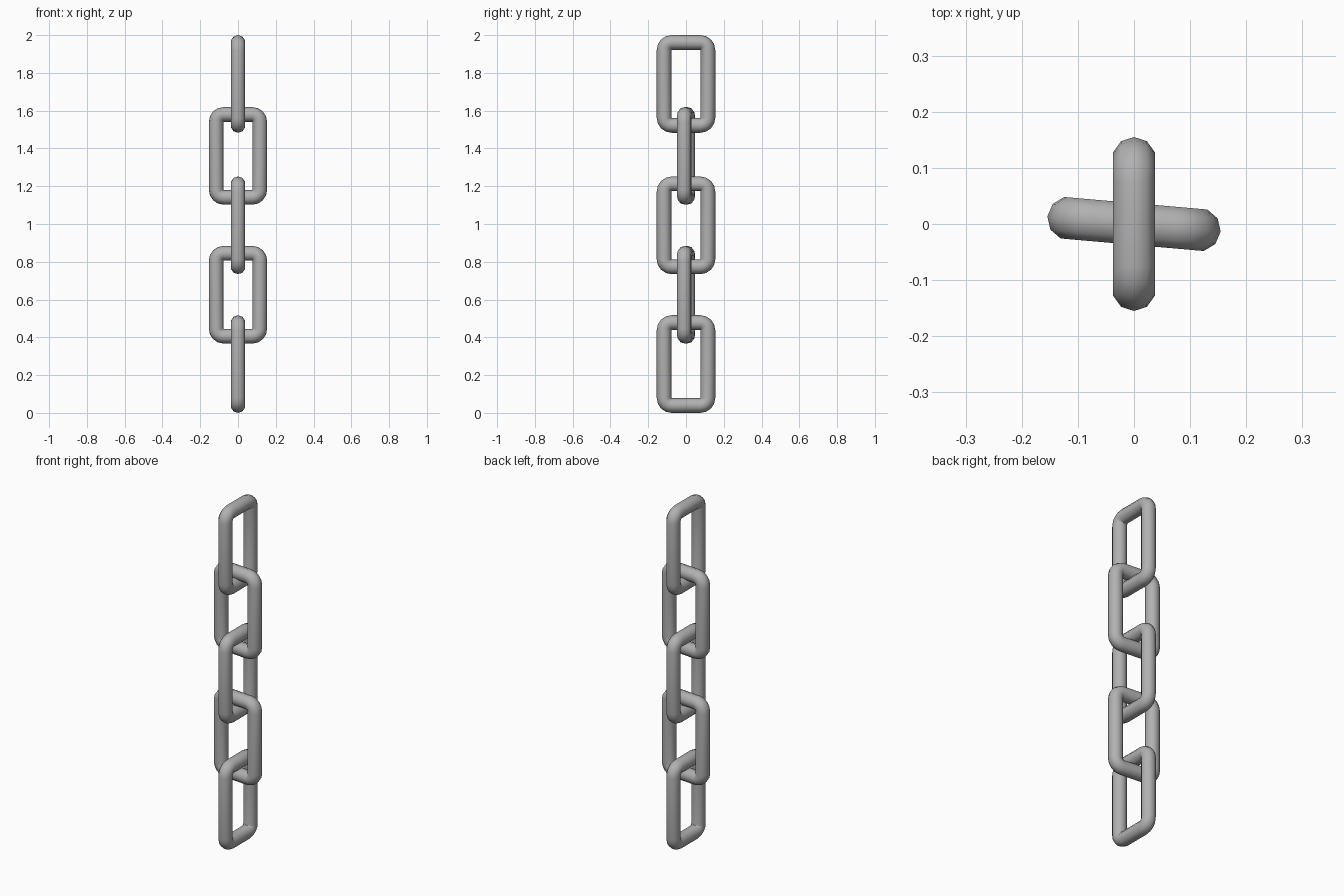
import bpy, bmesh
from math import sin, cos, pi, radians

if "Cube" in bpy.data.objects:
    bpy.data.objects.remove(bpy.data.objects["Cube"])

R = 0.039              # wire radius
SIDES = 10             # wire cross-section sides
HALF_W, HALF_H = 0.116, 0.2195   # half size of wire centreline
CORNER, STEPS = 0.04, 4          # centreline corner radius and segments
CENTRES = (0.2585, 0.6255, 0.993, 1.3605, 1.7415)  # link heights


def link_mesh():
    # rounded-rectangle path in the xz plane, swept with a round wire
    bm = bmesh.new()
    rings = []
    corners = [(1, 1), (-1, 1), (-1, -1), (1, -1)]
    for k, (sx, sz) in enumerate(corners):
        cx, cz = sx * (HALF_W - CORNER), sz * (HALF_H - CORNER)
        for s in range(STEPS + 1):
            a = (k + s / STEPS) * pi / 2
            ring = []
            for j in range(SIDES):
                t = 2 * pi * j / SIDES
                d = CORNER + R * cos(t)
                ring.append(bm.verts.new((cx + d * cos(a), R * sin(t), cz + d * sin(a))))
            rings.append(ring)
    for i, ring in enumerate(rings):
        nxt = rings[(i + 1) % len(rings)]
        for j in range(SIDES):
            n = (j + 1) % SIDES
            bm.faces.new((ring[j], ring[n], nxt[n], nxt[j])).smooth = True
    bmesh.ops.recalc_face_normals(bm, faces=bm.faces)
    me = bpy.data.meshes.new("chain_link")
    bm.to_mesh(me)
    bm.free()
    return me


# dark grey metal
metal = bpy.data.materials.new("dark_metal")
metal.diffuse_color = (0.44, 0.44, 0.44, 1)
metal.use_nodes = True
metal.node_tree.nodes["Principled BSDF"].inputs["Base Color"].default_value = metal.diffuse_color

# five interlocked links, alternating direction with a slight twist
mesh = link_mesh()
mesh.materials.append(metal)
for i, z in enumerate(CENTRES):
    ob = bpy.data.objects.new(f"chain_link_{i + 1}", mesh)
    ob.location.z = z
    ob.rotation_euler.z = radians(90 if i % 2 == 0 else -5)
    bpy.context.collection.objects.link(ob)
